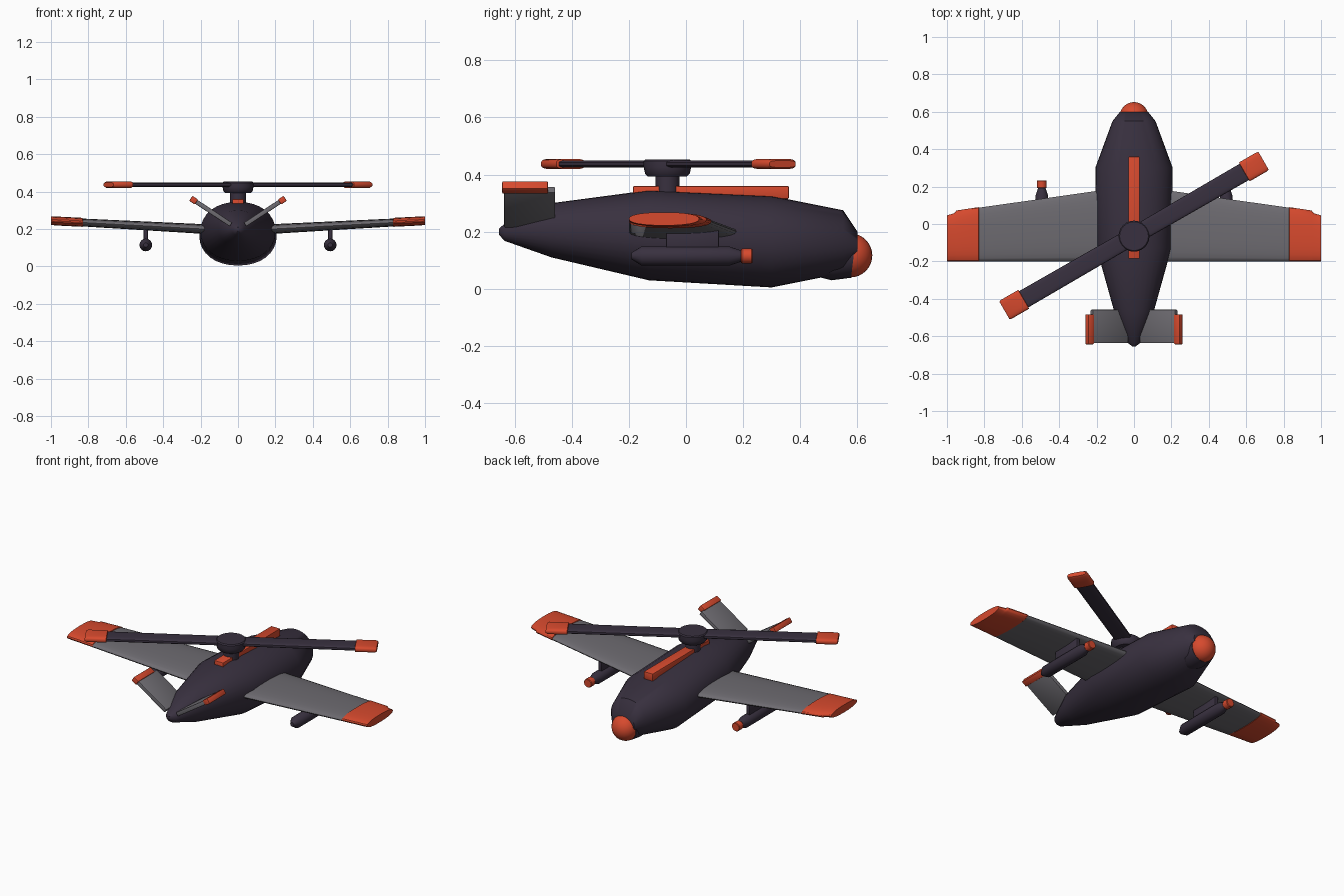
import bpy, bmesh, math
from mathutils import Matrix, Vector

if "Cube" in bpy.data.objects:
    bpy.data.objects.remove(bpy.data.objects["Cube"])


def material(name, rgb):
    m = bpy.data.materials.new(name)
    m.diffuse_color = (*rgb, 1)
    m.use_nodes = True
    m.node_tree.nodes["Principled BSDF"].inputs["Base Color"].default_value = m.diffuse_color
    return m


DARK = material("dark plum", (0.040, 0.030, 0.050))
GREY = material("mid grey", (0.155, 0.148, 0.165))
ORANGE = material("signal orange", (0.68, 0.068, 0.027))


def finish(name, bm, mats, angle=35):
    """Turn a bmesh into an object, smooth except at sharp edges."""
    bmesh.ops.recalc_face_normals(bm, faces=bm.faces)
    for f in bm.faces:
        f.smooth = True
    for e in bm.edges:
        e.smooth = e.calc_face_angle(0) < math.radians(angle)
    me = bpy.data.meshes.new(name)
    bm.to_mesh(me)
    bm.free()
    for m in mats:
        me.materials.append(m)
    ob = bpy.data.objects.new(name, me)
    bpy.context.collection.objects.link(ob)
    return ob


def oval(centre, u, v, power=2.0, n=24):
    """Superellipse ring around centre, with half axes u and v."""
    c, u, v = Vector(centre), Vector(u), Vector(v)
    pts = []
    for i in range(n):
        a = 2 * math.pi * i / n
        k, s = math.cos(a), math.sin(a)
        pts.append(c + u * math.copysign(abs(k) ** (2 / power), k)
                   + v * math.copysign(abs(s) ** (2 / power), s))
    return pts


def loft(name, rings, mats, split=None, xform=None, angle=35):
    """Skin through rings; spans from index split onward use the second material."""
    bm = bmesh.new()
    vs = [[bm.verts.new(p) for p in r] for r in rings]
    n = len(rings[0])
    for j in range(len(vs) - 1):
        for i in range(n):
            f = bm.faces.new((vs[j][i], vs[j][(i + 1) % n],
                              vs[j + 1][(i + 1) % n], vs[j + 1][i]))
            f.material_index = int(split is not None and j >= split)
    bm.faces.new(vs[0])
    bm.faces.new(vs[-1]).material_index = int(split is not None)
    if xform:
        bm.transform(xform)
    return finish(name, bm, mats, angle)


def box(name, lo, hi, mat, bevel=0.004):
    bm = bmesh.new()
    bmesh.ops.create_cube(bm, size=1)
    for v in bm.verts:
        v.co = Vector([(a + b) / 2 + c * (b - a) for a, b, c in zip(lo, hi, v.co)])
    bmesh.ops.bevel(bm, geom=bm.edges[:], offset=bevel, segments=2, affect='EDGES', profile=0.5)
    return finish(name, bm, [mat])


def along_y(stations, power=2.0, n=24, x=0):
    """Rings from (y, half width, bottom z, top z)."""
    return [oval((x, y, (b + t) / 2), (w, 0, 0), (0, 0, (t - b) / 2), power, n)
            for y, w, b, t in stations]


# Fuselage
loft("fuselage", along_y([
    (-0.655, 0.008, 0.19, 0.21), (-0.635, 0.035, 0.168, 0.228),
    (-0.47, 0.105, 0.11, 0.30), (-0.13, 0.20, 0.03, 0.345),
    (0.30, 0.207, 0.005, 0.325), (0.55, 0.115, 0.055, 0.275),
    (0.60, 0.075, 0.10, 0.20)], 2.15, 32), [DARK], angle=40)

# Nose sensor ball and its housing
bm = bmesh.new()
bmesh.ops.create_uvsphere(bm, u_segments=24, v_segments=16, radius=0.077,
                          matrix=Matrix.Translation((0, 0.575, 0.117)))
finish("nose_ball", bm, [ORANGE])
housing = [oval((0, y, z), (r, 0, 0), (0, 0.12 * r, r), 2, 24)
           for y, z, r in [(0.44, 0.12, 0.07), (0.52, 0.118, 0.088), (0.587, 0.118, 0.079)]]
loft("nose_housing", housing, [DARK])

# Spine strip
box("spine_strip", (-0.03, -0.185, 0.315), (0.03, 0.36, 0.36), ORANGE)

# Rotor mast and hub
loft("rotor_mast", [oval((0, -0.065, z), (0.042, 0, 0), (0, 0.042, 0)) for z in (0.31, 0.41)], [DARK])
loft("rotor_hub", [oval((0, -0.065, z), (r, 0, 0), (0, r, 0)) for z, r in
                   [(0.393, 0.068), (0.403, 0.078), (0.425, 0.083), (0.447, 0.083), (0.453, 0.077)]], [DARK])

# Two rotor blades with wider tips
for k, label in enumerate(("right", "left")):
    turn = Matrix.Translation((0, -0.062, 0.437)) @ Matrix.Rotation(math.radians(30 + 180 * k), 4, 'Z')
    rings = [oval((d, 0, 0), (0, w, 0), (0, 0, t), 3.5) for d, w, t in
             [(0.03, 0.047, 0.013), (0.68, 0.05, 0.013), (0.682, 0.058, 0.018),
              (0.79, 0.058, 0.018), (0.80, 0.053, 0.012)]]
    loft("rotor_blade_" + label, rings, [DARK, ORANGE], split=1, xform=turn)

for s, label in ((1, "right"), (-1, "left")):
    # Wing with coloured tip: (x, leading edge y, middle z, half thickness)
    rings = []
    for x, lead, z, t in [(0.05, 0.198, 0.193, 0.027), (0.83, 0.087, 0.235, 0.021),
                          (0.832, 0.090, 0.236, 0.024), (0.95, 0.072, 0.242, 0.024),
                          (0.96, 0.058, 0.242, 0.024), (1.0, 0.046, 0.245, 0.023)]:
        rings.append(oval((s * x, (lead - 0.2) / 2, z), (0, (lead + 0.2) / 2, 0), (0, 0, t), 2.3))
    loft("wing_" + label, rings, [GREY, ORANGE], split=1)

    # Slanted tail fin and its cap, built flat and tilted upward
    tilt = Matrix.Translation((s * 0.055, 0, 0.235)) @ Matrix.Rotation(-s * math.radians(33.3), 4, 'Y')
    fin = box("tail_fin_" + label, (-0.02, -0.637, -0.012), (0.205, -0.458, 0.012), GREY)
    cap = box("tail_fin_cap_" + label, (0.2, -0.643, -0.016), (0.236, -0.483, 0.016), ORANGE)
    for ob in (fin, cap):
        if s < 0:
            ob.data.transform(Matrix.Scale(-1, 4, (1, 0, 0)))
            ob.data.flip_normals()
        ob.data.transform(tilt)

    # Underwing pod, its coloured nose and pylon
    px = s * 0.493
    pod = [(y, r, 0.115 - r, 0.115 + r) for y, r in
           [(-0.19, 0.012), (-0.155, 0.034), (0.15, 0.034), (0.198, 0.018)]]
    loft("pod_" + label, along_y(pod, 2, 16, px), [DARK])
    tip = [(y, r, 0.115 - r, 0.115 + r) for y, r in
           [(0.192, 0.023), (0.196, 0.026), (0.229, 0.026), (0.233, 0.023)]]
    loft("pod_nose_" + label, along_y(tip, 2, 16, px), [ORANGE])
    box("pylon_" + label, (px - 0.011, -0.07, 0.135), (px + 0.011, 0.115, 0.205), DARK)
